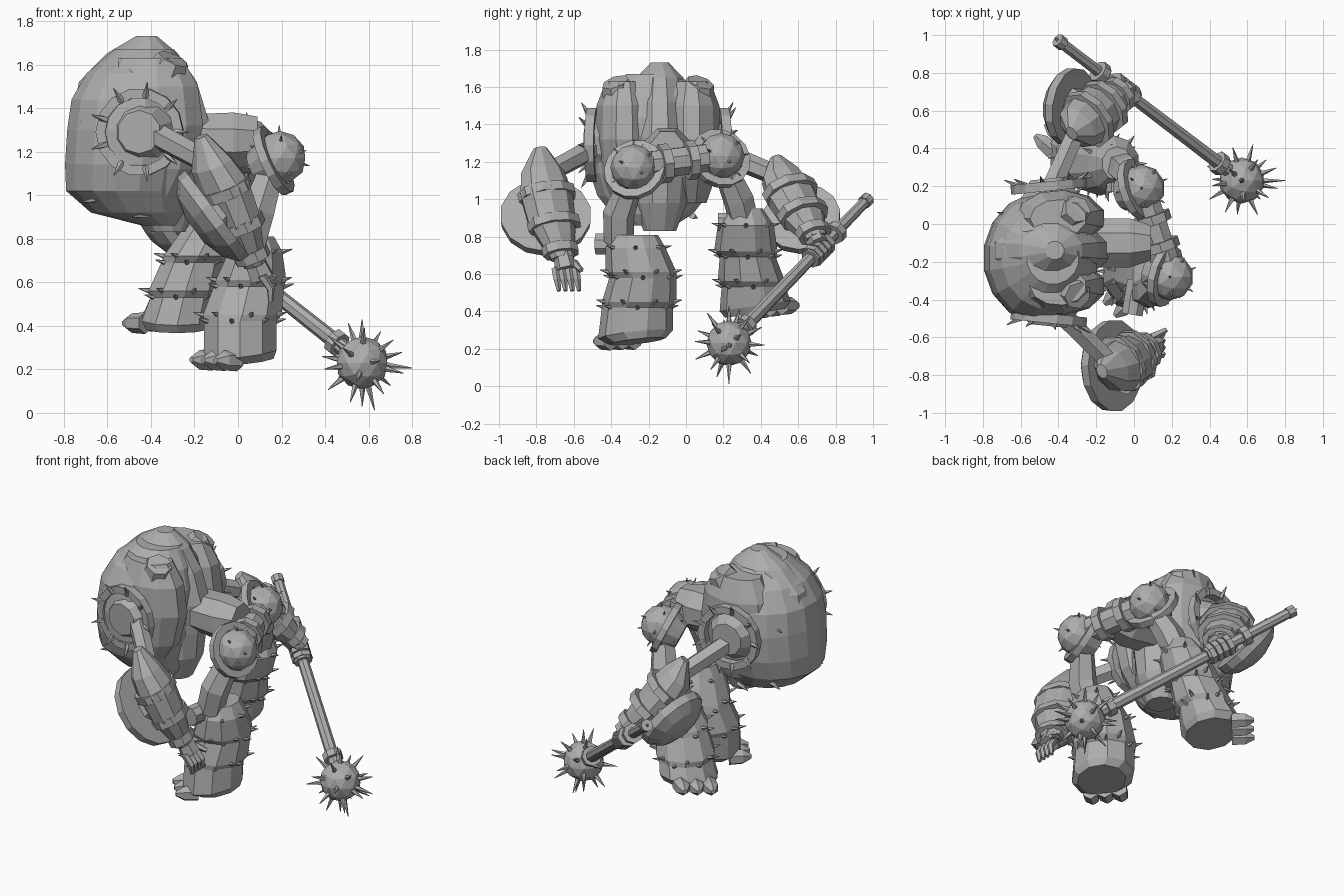
import bpy, bmesh, math
from mathutils import Vector, Matrix

if "Cube" in bpy.data.objects:
    bpy.data.objects.remove(bpy.data.objects["Cube"], do_unlink=True)

grey = bpy.data.materials.new("stone grey")
grey.use_nodes = True
colour = (0.42, 0.42, 0.42, 1)
grey.diffuse_color = colour
grey.node_tree.nodes["Principled BSDF"].inputs["Base Color"].default_value = colour
UP = Vector((0, 0, 1))


def finish(name, bm):
    """Turn a bmesh into a flat shaded object."""
    bmesh.ops.recalc_face_normals(bm, faces=bm.faces)
    mesh = bpy.data.meshes.new(name)
    bm.to_mesh(mesh)
    bm.free()
    mesh.materials.append(grey)
    obj = bpy.data.objects.new(name, mesh)
    bpy.context.scene.collection.objects.link(obj)
    return obj


def add_loft(bm, rings, axis, sides):
    """Skin rings (centre, radius, cross radius) that all face along axis."""
    turn = Vector(axis).to_track_quat('Z', 'Y').to_matrix() if Vector(axis) != UP else Matrix.Identity(3)
    previous = None
    for centre, ra, rb in rings:
        loop = []
        for i in range(sides):
            angle = math.tau * (i + 0.5) / sides
            offset = Vector((ra * math.cos(angle), rb * math.sin(angle), 0))
            loop.append(bm.verts.new(Vector(centre) + turn @ offset))
        if previous:
            for i in range(sides):
                j = (i + 1) % sides
                bm.faces.new((previous[i], previous[j], loop[j], loop[i]))
        else:
            bm.faces.new(loop[::-1])
        previous = loop
    bm.faces.new(previous)


def loft(name, rings, axis=UP, sides=10):
    bm = bmesh.new()
    add_loft(bm, rings, axis, sides)
    return finish(name, bm)


def limb(name, points, radii, sides=8, widen=1):
    """Limb through points, one radius for each, optionally widened sideways."""
    axis = Vector(points[-1]) - Vector(points[0])
    return loft(name, [(p, r * widen, r) for p, r in zip(points, radii)], axis, sides)


def add_spike(bm, base, direction, length, radius):
    d = Vector(direction).normalized()
    base = Vector(base)
    add_loft(bm, [(base - d * 0.02, radius, radius), (base + d * length, 0.002, 0.002)], d, 5)


def ball(name, centre, radius):
    bm = bmesh.new()
    bmesh.ops.create_icosphere(bm, subdivisions=2, radius=radius, matrix=Matrix.Translation(centre))
    return finish(name, bm)


def spike_ball(name, centre, radius, count, length, spike_radius):
    """Evenly spread spikes over a sphere."""
    bm = bmesh.new()
    for i in range(count):
        z = 1 - 2 * i / (count - 1)
        flat = math.sqrt(max(0, 1 - z * z))
        angle = i * math.pi * (3 - math.sqrt(5))
        d = Vector((flat * math.cos(angle), flat * math.sin(angle), z))
        add_spike(bm, Vector(centre) + d * radius, d, length, spike_radius)
    return finish(name, bm)


def collar(name, centre, axis, radius, tube, depth, spikes=0, sides=14, widen=1):
    """Square-section ring, with optional spikes around the rim."""
    bm = bmesh.new()
    d = Vector(axis).normalized()
    turn = d.to_track_quat('Z', 'Y').to_matrix()
    loops = []
    for i in range(sides):
        angle = math.tau * i / sides
        out = turn @ Vector((math.cos(angle) * widen, math.sin(angle), 0))
        loops.append([bm.verts.new(Vector(centre) + out * (radius + a * tube) + d * b * depth)
                      for a, b in ((-1, -1), (1, -1), (1, 1), (-1, 1))])
    for i in range(sides):
        here, there = loops[i], loops[(i + 1) % sides]
        for k in range(4):
            bm.faces.new((here[k], here[(k + 1) % 4], there[(k + 1) % 4], there[k]))
    for i in range(spikes):
        angle = math.tau * i / spikes
        out = turn @ Vector((math.cos(angle), math.sin(angle), 0))
        add_spike(bm, Vector(centre) + out * radius + d * depth, out + d * 0.6, 0.06, 0.018)
    return finish(name, bm)


# Hunched body: core, raised centre band and two shoulder lobes
core = [(0.86, -0.36, 0.08, 0.12), (0.92, -0.46, 0.22, 0.22), (1.02, -0.51, 0.285, 0.30),
        (1.14, -0.50, 0.30, 0.34), (1.30, -0.49, 0.30, 0.35), (1.44, -0.48, 0.29, 0.33),
        (1.56, -0.46, 0.24, 0.27), (1.67, -0.43, 0.14, 0.14)]
loft("body_core", [((x, -0.18, z), a, b) for z, x, a, b in core], sides=16)
band = [(0.83, -0.32, 0.08, 0.09), (0.98, -0.34, 0.17, 0.15), (1.14, -0.39, 0.24, 0.17),
        (1.33, -0.45, 0.33, 0.17), (1.52, -0.46, 0.28, 0.16), (1.65, -0.44, 0.17, 0.13),
        (1.73, -0.42, 0.05, 0.05)]
loft("body_centre_band", [((x, -0.14, z), a, b) for z, x, a, b in band], sides=12)
lobe = [(0.98, 0.10, 0.08), (1.12, 0.20, 0.13), (1.32, 0.25, 0.155), (1.50, 0.225, 0.15), (1.63, 0.15, 0.10)]
for side, y in (("right", -0.33), ("left", 0.03)):
    sign = 1 if side == "left" else -1
    loft(side + "_shoulder_lobe", [((-0.40, y, z), a, b) for z, a, b in lobe], sides=11)
    top = Vector((-0.31, y + sign * 0.04, 1.60))
    tilt = Vector((0.4, sign * 0.3, 0.85)).normalized()
    limb(side + "_vent", [top - tilt * 0.09, top + tilt * 0.03], (0.11, 0.075), 7)
    # Arm socket with spiked rim on the flank
    socket = Vector((-0.45, y + sign * 0.16, 1.29))
    out = Vector((-0.1, sign, 0)).normalized()
    limb(side + "_socket_dome", [socket - out * 0.06, socket + out * 0.05], (0.17, 0.10), 10)
    collar(side + "_socket_rim", socket + out * 0.01, out, 0.18, 0.022, 0.025, 9)

# Back fins and scattered body spikes
bm = bmesh.new()
for x, z in ((-0.55, 1.62), (-0.63, 1.54), (-0.70, 1.44)):
    add_spike(bm, (x, -0.16, z), (-0.6, 0, 0.7), 0.03, 0.05)
for y in (-0.36, 0.04):
    for x, z in ((-0.66, 1.35), (-0.65, 0.98), (-0.42, 0.91)):
        add_spike(bm, (x, y, z), (-0.6, y + 0.16, -0.1), 0.07, 0.02)
finish("body_spikes", bm)

# Pelvis and cross beam
hip_left, hip_right = Vector((0.04, 0.19, 1.23)), Vector((0.19, -0.28, 1.17))
loft("pelvis", [((-0.24, -0.10, 1.26), 0.14, 0.12), ((-0.02, -0.10, 1.25), 0.14, 0.14),
                ((0.09, -0.10, 1.25), 0.10, 0.12)], (1, 0, 0), 8)
limb("cross_beam", [hip_left, hip_right], (0.08, 0.08))
for t in (0.35, 0.65):
    collar("beam_ring", hip_left.lerp(hip_right, t), hip_right - hip_left, 0.085, 0.02, 0.025, 0, 8)

# Hip balls in spiked cups
for side, centre, axis in (("left", hip_left, (0.7, 0.25, 0.35)), ("right", hip_right, (0.75, -0.2, 0.35))):
    d = Vector(axis).normalized()
    ball(side + "_hip_ball", centre, 0.125)
    limb(side + "_hip_cup", [centre - d * 0.13, centre - d * 0.03], (0.08, 0.135), 12)
    collar(side + "_hip_rim", centre - d * 0.03, d, 0.145, 0.022, 0.02)
    spike_ball(side + "_hip_spikes", centre, 0.115, 14, 0.035, 0.012)

# Thighs and knees
limb("right_thigh", [(0.14, -0.30, 1.08), (0.09, -0.36, 0.92), (0.05, -0.36, 0.76)], (0.07, 0.085, 0.08), 6)
limb("left_thigh", [(0.01, 0.22, 1.14), (-0.04, 0.28, 1.00), (-0.08, 0.31, 0.88)], (0.07, 0.085, 0.08), 6)
limb("right_knee_pin", [(-0.01, -0.48, 0.76), (0.02, -0.30, 0.76)], (0.06, 0.06))
limb("left_knee_pin", [(-0.10, 0.17, 0.88), (-0.10, 0.42, 0.88)], (0.05, 0.05))


def boot(side, rings, toe_way, tilt):
    """Layered boot with a tilted sole, spikes on each layer and three split toes."""
    base = Vector(rings[0][:3])
    obj = loft(side + "_boot", [((x, y, z), a, b) for x, y, z, a, b in rings], sides=10)
    for v in obj.data.vertices:
        if v.co.z < base.z + 0.08:
            v.co.z += (v.co.xy - base.xy).dot(Vector(tilt))
    bm = bmesh.new()
    for k, (x, y, z, a, b) in enumerate(rings[2:-1]):
        for i in range(7):
            angle = math.tau * (i + 0.5 * (k % 2)) / 7
            out = Vector((math.cos(angle), math.sin(angle), 0.25))
            foot = Vector((x + a * 0.93 * out.x, y + b * 0.93 * out.y, z))
            add_spike(bm, foot, out, 0.05, 0.018)
    finish(side + "_boot_spikes", bm)
    way = Vector(toe_way).normalized()
    across = Vector((-way.y, way.x, 0))
    for k in (-1, 0, 1):
        root = base + way * 0.12 + across * 0.085 * k + UP * 0.02
        root.z += (root - base).xy.dot(Vector(tilt))
        limb(side + "_toe", [root, root + way * 0.08, root + way * 0.13], (0.05, 0.045, 0.015), 6)


boot("right", [(0.03, -0.26, 0.24, 0.14, 0.15), (0.01, -0.27, 0.28, 0.175, 0.20), (0.01, -0.26, 0.42, 0.175, 0.19),
               (0.02, -0.25, 0.45, 0.19, 0.20), (0.05, -0.23, 0.58, 0.17, 0.18), (0.06, -0.24, 0.61, 0.17, 0.19),
               (0.08, -0.27, 0.74, 0.13, 0.16), (0.08, -0.27, 0.81, 0.09, 0.12)], (-0.75, -0.65, 0), (0.1, 0.11))
boot("left", [(-0.28, 0.37, 0.39, 0.15, 0.16), (-0.28, 0.37, 0.43, 0.17, 0.19), (-0.25, 0.36, 0.53, 0.16, 0.17),
              (-0.24, 0.35, 0.56, 0.18, 0.18), (-0.20, 0.33, 0.69, 0.16, 0.15), (-0.18, 0.32, 0.72, 0.17, 0.17),
              (-0.11, 0.32, 0.86, 0.14, 0.15), (-0.09, 0.32, 0.95, 0.08, 0.09)], (-0.75, 0.65, 0), (0, 0.15))


def arm(side, path, shoulder, elbow, shield_at, shield_way, size):
    """Upper beam, broad pointed forearm guard, straps and domed shield."""
    limb(side + "_upper_arm", [shoulder, elbow], (0.06, 0.055), 6)
    limb(side + "_forearm", path, (0.03, 0.095, 0.115, 0.105, 0.07, 0.05), 9, 1.3)
    start, end = Vector(path[1]), Vector(path[-1])
    for t, r in ((0.25, 0.112), (0.6, 0.102), (0.9, 0.065)):
        collar(side + "_forearm_strap", start.lerp(end, t), end - start, r, 0.015, 0.025, 0, 9, 1.3)
    d = Vector(shield_way).normalized()
    c = Vector(shield_at)
    dome = [(-0.03, 1), (0.02, 0.98), (0.07, 0.72), (0.10, 0.3)]
    limb(side + "_shield", [c + d * h for h, r in dome], [size * r for h, r in dome], 14)
    limb(side + "_shield_mount", [c, c - d * 0.1], (0.12, 0.08), 8)


arm("right", [(-0.17, -0.78, 1.27), (-0.12, -0.77, 1.14), (-0.06, -0.75, 1.03), (0.0, -0.72, 0.88),
              (0.05, -0.68, 0.75), (0.08, -0.66, 0.68)],
    (-0.42, -0.44, 1.30), (-0.12, -0.74, 1.14), (-0.12, -0.75, 0.90), (-0.8, 0, -0.6), 0.245)
arm("left", [(-0.33, 0.48, 1.22), (-0.30, 0.51, 1.12), (-0.24, 0.56, 1.02), (-0.17, 0.62, 0.91),
             (-0.10, 0.67, 0.83), (-0.06, 0.70, 0.79)],
    (-0.46, 0.14, 1.27), (-0.30, 0.50, 1.12), (-0.34, 0.62, 0.89), (-0.82, 0.1, -0.55), 0.21)

# Open right hand
limb("right_palm", [(0.07, -0.66, 0.71), (0.11, -0.64, 0.62)], (0.05, 0.06), 6)
for k in range(4):
    y = -0.70 + k * 0.036
    limb("right_finger", [(0.11, y, 0.63), (0.15, y + 0.01, 0.57), (0.15, y + 0.02, 0.51)], (0.022, 0.02, 0.012), 5)
limb("right_thumb", [(0.09, -0.60, 0.66), (0.17, -0.56, 0.62)], (0.024, 0.014), 5)

# Long spiked mace
tip, head = Vector((-0.40, 0.97, 1.00)), Vector((0.57, 0.23, 0.23))
way = head - tip
limb("mace_shaft", [tip, head], (0.03, 0.038))
for t, r in ((0.01, 0.022), (0.23, 0.045), (0.40, 0.04), (0.88, 0.045)):
    collar("mace_ring", tip.lerp(head, t), way, r, 0.015, 0.022, 0, 8)
ball("mace_head", head, 0.122)
spike_ball("mace_spikes", head, 0.115, 22, 0.085, 0.018)
bm = bmesh.new()
add_spike(bm, head, (0.96, 0, -0.1), 0.23, 0.03)
add_spike(bm, head, (0.25, 0, -0.95), 0.225, 0.03)
add_spike(bm, tip, -way, 0.03, 0.02)
finish("mace_end_spikes", bm)

# Left hand gripping the shaft
for k in range(4):
    collar("left_finger", tip.lerp(head, 0.31 + k * 0.028), way, 0.045, 0.018, 0.016, 0, 7)
limb("left_palm", [(-0.08, 0.68, 0.81), (-0.03, 0.71, 0.76)], (0.06, 0.05), 6)
